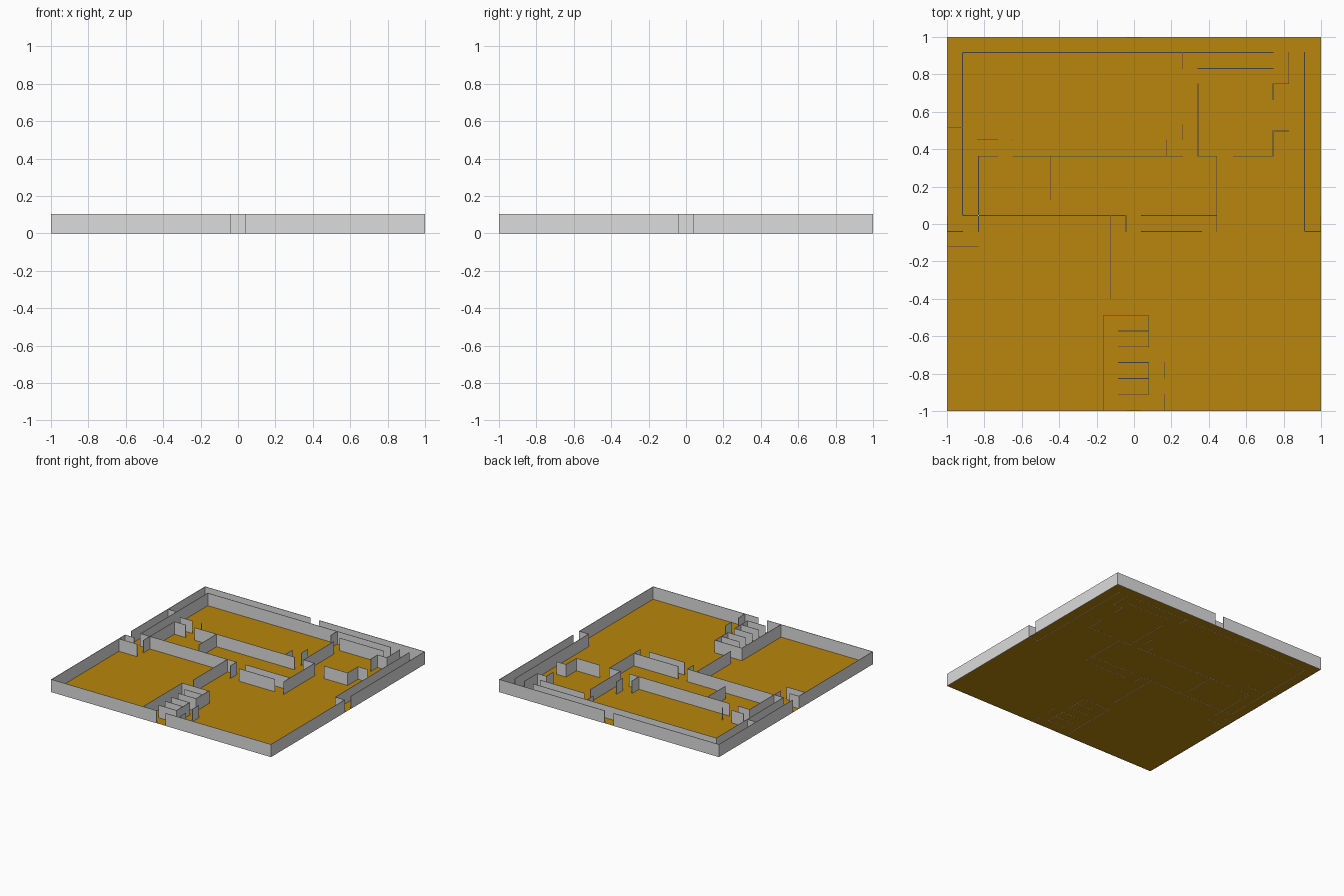
import bpy, bmesh

H = 0.104   # wall height
T = 0.004   # wall thickness


def material(name, rgb):
    m = bpy.data.materials.new(name)
    m.diffuse_color = (*rgb, 1)
    return m


GREY = material("light grey", (0.716, 0.716, 0.716))
BROWN = material("golden brown", (0.479, 0.238, 0.0035))


def make_object(name, bm, mat):
    me = bpy.data.meshes.new(name)
    bm.to_mesh(me)
    bm.free()
    me.materials.append(mat)
    ob = bpy.data.objects.new(name, me)
    bpy.context.collection.objects.link(ob)


def add_box(bm, x1, x2, y1, y2):
    r = bmesh.ops.create_cube(bm, size=1)
    for v in r["verts"]:
        v.co = (x2 if v.co.x > 0 else x1,
                y2 if v.co.y > 0 else y1,
                H if v.co.z > 0 else 0)


def walls(name, along_x=(), along_y=()):
    """along_x: (y, x1, x2); along_y: (x, y1, y2); all centre lines."""
    bm = bmesh.new()
    h = T / 2
    for y, a, b in along_x:
        add_box(bm, max(a - h, -1), min(b + h, 1), y - h, y + h)
    for x, a, b in along_y:
        add_box(bm, x - h, x + h, max(a - h, -1), min(b + h, 1))
    make_object(name, bm, GREY)


# Floor sheet
bm = bmesh.new()
bmesh.ops.create_grid(bm, x_segments=1, y_segments=1, size=1)
for v in bm.verts:
    v.co.z = 0.001
make_object("floor", bm, BROWN)

# Outer walls, with a doorway in the middle of each side
edge = 1 - T / 2
sides = [(s * edge, a, b) for s in (-1, 1) for a, b in ((-1, -0.042), (0.042, 1))]
walls("outer_walls", sides, sides)

# Long corridor walls following the outside
walls("perimeter_corridor_walls",
      [(0.917, -0.917, 0.745), (0.515, -1, -0.917), (-0.04, -1, -0.917),
       (-0.04, 0.912, 1), (-0.122, -1, -0.832), (0.045, -0.917, -0.043)],
      [(-0.917, 0.045, 0.917), (0.912, -0.04, 0.917), (-0.832, -0.04, 0.362),
       (-0.043, -0.04, 0.045)])

# Central corridor and its stubs
walls("central_walls",
      [(0.362, -0.832, -0.73), (0.362, -0.647, 0.26), (0.362, 0.342, 0.443),
       (0.362, 0.53, 0.743), (0.45, -0.838, -0.73), (0.45, -0.65, -0.648),
       (0.045, 0.04, 0.443), (-0.04, 0.04, 0.362)],
      [(-0.448, 0.13, 0.362), (-0.127, -0.40, 0.045), (0.175, 0.362, 0.45),
       (0.26, 0.45, 0.53), (0.443, -0.04, 0.362)])

# Rooms in the back right corner
walls("back_room_walls",
      [(0.832, 0.342, 0.743), (0.75, 0.743, 0.827), (0.497, 0.743, 0.827)],
      [(0.26, 0.832, 0.917), (0.342, 0.362, 0.75), (0.743, 0.362, 0.5),
       (0.743, 0.665, 0.75), (0.827, 0.75, 0.917)])

# Comb of short bays by the front doorway
bays = [(-0.572 - 0.0845 * i, -0.083, 0.079) for i in range(5)]
walls("entrance_bay_walls",
      [(-0.49, -0.165, 0.079)] + bays,
      [(-0.165, -1, -0.49), (0.079, -0.657, -0.49), (0.079, -0.91, -0.741),
       (0.162, -1, -0.912), (0.162, -0.825, -0.741)])
